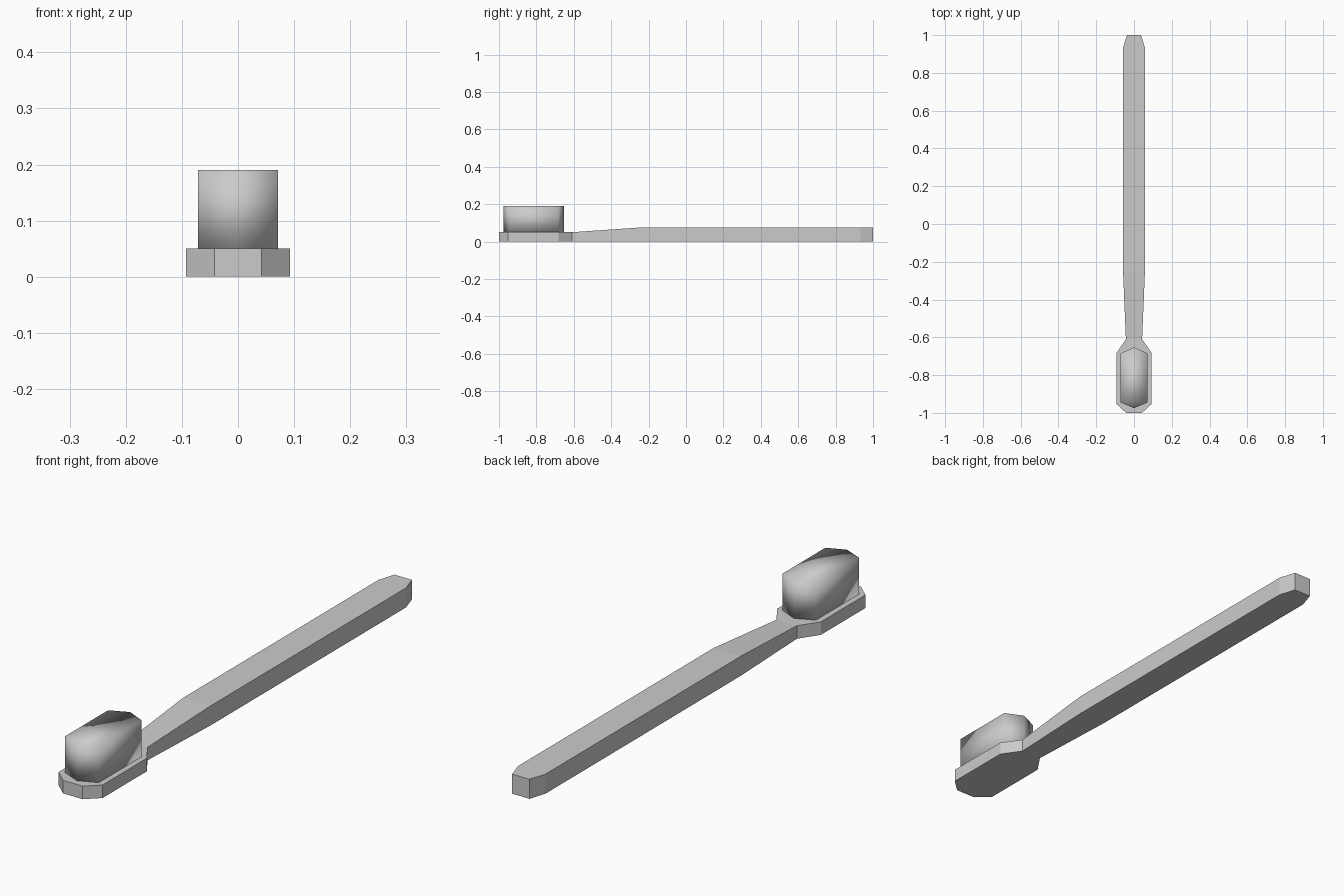
import bpy
import bmesh

cube = bpy.data.objects.get("Cube")
if cube:
    bpy.data.objects.remove(cube, do_unlink=True)

grey = bpy.data.materials.new("light grey plastic")
grey.use_nodes = True
grey.diffuse_color = (0.6, 0.6, 0.6, 1)
grey.node_tree.nodes["Principled BSDF"].inputs["Base Color"].default_value = (0.6, 0.6, 0.6, 1)


def finish(name, bm, smooth=False):
    bmesh.ops.remove_doubles(bm, verts=bm.verts, dist=1e-5)
    bmesh.ops.recalc_face_normals(bm, faces=bm.faces)
    for face in bm.faces:
        face.smooth = smooth
    mesh = bpy.data.meshes.new(name)
    bm.to_mesh(mesh)
    bm.free()
    mesh.materials.append(grey)
    obj = bpy.data.objects.new(name, mesh)
    bpy.context.collection.objects.link(obj)
    return obj


# Handle and head: mirrored stations of (y, half width, top height)
stations = [(-1, 0.042, 0.05), (-0.953, 0.093, 0.05), (-0.683, 0.093, 0.05),
            (-0.61, 0.043, 0.05), (-0.25, 0.058, 0.075),
            (0.934, 0.058, 0.075), (1, 0.037, 0.075)]
bm = bmesh.new()
rings = [[bm.verts.new(p) for p in ((-w, y, 0), (w, y, 0), (w, y, h), (-w, y, h))]
         for y, w, h in stations]
for a, b in zip(rings, rings[1:]):
    for i in range(4):
        j = (i + 1) % 4
        bm.faces.new((a[i], a[j], b[j], b[i]))
bm.faces.new(rings[0])
bm.faces.new(rings[-1])
finish("handle", bm)

# Bristles: smooth-shaded hexagonal block
outline = [(0, -0.975), (0.071, -0.945), (0.071, -0.685),
           (0, -0.653), (-0.071, -0.685), (-0.071, -0.945)]
bm = bmesh.new()
base = bm.faces.new([bm.verts.new((x, y, 0.05)) for x, y in outline])
top = bmesh.ops.extrude_face_region(bm, geom=[base], use_keep_orig=True)
bmesh.ops.translate(bm, vec=(0, 0, 0.14),
                    verts=[g for g in top["geom"] if isinstance(g, bmesh.types.BMVert)])
finish("bristles", bm, smooth=True)
